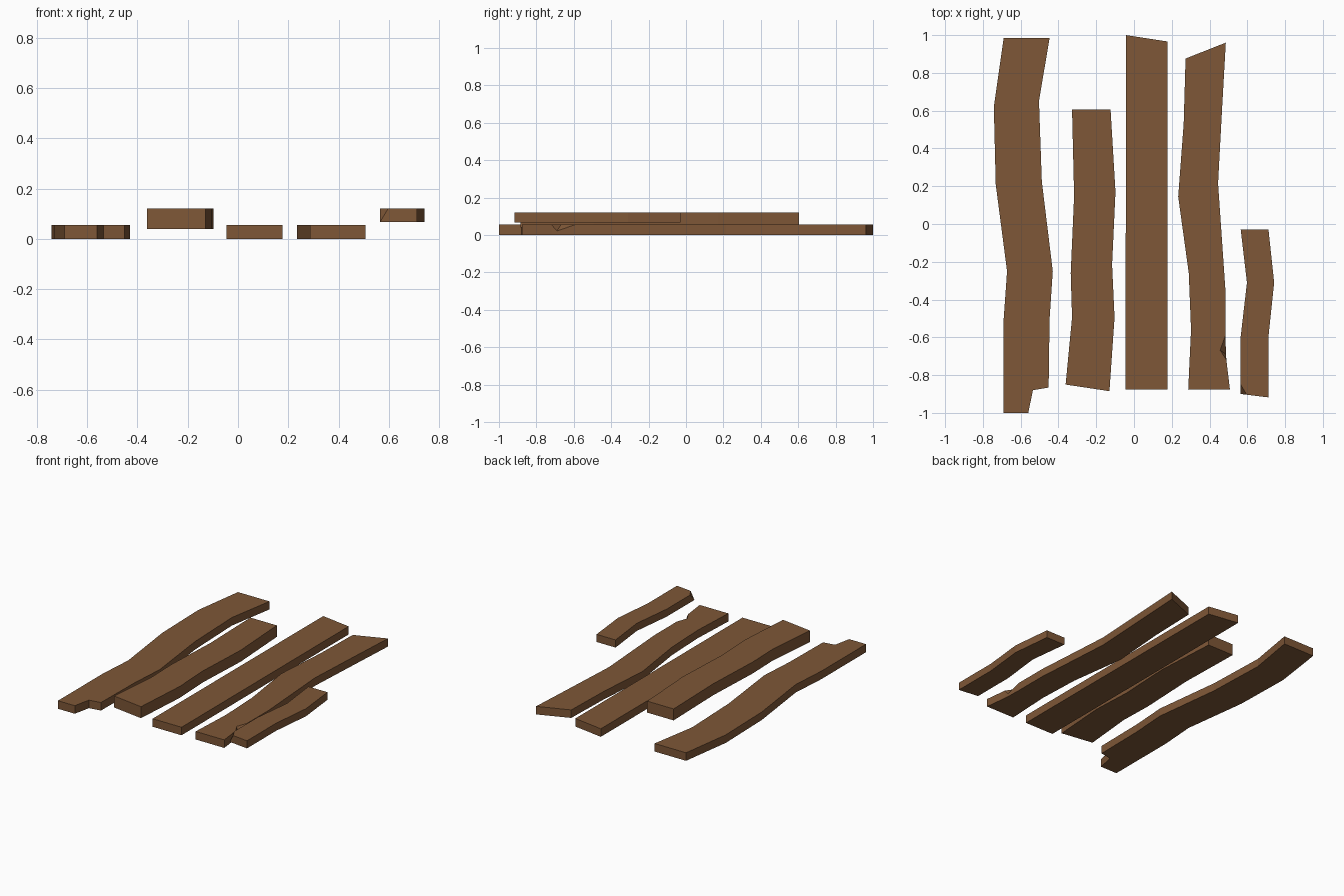
import bpy, bmesh
from mathutils import Vector

if "Cube" in bpy.data.objects:
    bpy.data.objects.remove(bpy.data.objects["Cube"])

wood = bpy.data.materials.new("brown wood")
wood.diffuse_color = (0.21, 0.095, 0.038, 1)
wood.use_nodes = True
wood.node_tree.nodes["Principled BSDF"].inputs["Base Color"].default_value = wood.diffuse_color


def plank(name, outline, z0, z1, notch=None, corner_cut=None):
    """Extrude an outline; optionally chip the upper edge or slice off a corner."""
    bm = bmesh.new()
    low = [bm.verts.new((x, y, z0)) for x, y in outline]
    top = [bm.verts.new((x, y, z1)) for x, y in outline]
    bm.faces.new(low[::-1])
    bm.faces.new(top)
    n = len(outline)
    for i in range(n):
        j = (i + 1) % n
        bm.faces.new((low[i], low[j], top[j], top[i]))
    if notch:
        # chip: pull the top point inward, leave a lower point on the side
        i, inner, depth = notch
        edge = bm.edges.get((low[i], top[i]))
        _, v = bmesh.utils.edge_split(edge, low[i], 0.5)
        v.co = (*outline[i], depth)
        top[i].co = (*inner, z1)
        for k in (i - 1, (i + 1) % n):
            bmesh.ops.connect_verts(bm, verts=[v, top[k]])
    if corner_cut:
        p, q, r, corner = (Vector(c) for c in corner_cut)
        normal = (q - p).cross(r - p)
        if normal.dot(corner - p) < 0:
            normal.negate()
        geom = bm.verts[:] + bm.edges[:] + bm.faces[:]
        cut = bmesh.ops.bisect_plane(bm, geom=geom, dist=1e-5, plane_co=p,
                                     plane_no=normal, clear_outer=True)
        edges = [e for e in cut["geom_cut"] if isinstance(e, bmesh.types.BMEdge)]
        bmesh.ops.holes_fill(bm, edges=edges)
    bmesh.ops.recalc_face_normals(bm, faces=bm.faces[:])
    me = bpy.data.meshes.new(name)
    bm.to_mesh(me)
    bm.free()
    me.materials.append(wood)
    ob = bpy.data.objects.new(name, me)
    bpy.context.collection.objects.link(ob)


# Outlines run counter-clockwise seen from above
# wavy long plank with a broken front end
plank("left_plank", [
    (-.69, .985), (-.742, .62), (-.732, .21), (-.672, -.25), (-.69, -.505),
    (-.69, -1), (-.56, -1), (-.535, -.88), (-.452, -.866), (-.447, -.505),
    (-.43, -.25), (-.488, .225), (-.503, .65), (-.447, .985)], 0, .056)

# thicker raised plank
plank("raised_plank", [
    (-.328, .605), (-.317, .15), (-.335, -.26), (-.328, -.495), (-.362, -.85),
    (-.13, -.885), (-.103, -.495), (-.116, -.215), (-.098, .17),
    (-.124, .605)], .04, .12)

# straight plank with a slanted back end
plank("middle_plank", [
    (-.042, 1), (-.045, -.877), (.178, -.877), (.178, .966)], 0, .056)

# wavy plank with a chip in its right edge
plank("chipped_plank", [
    (.273, .876), (.263, .53), (.234, .145), (.29, -.26), (.302, -.56),
    (.287, -.877), (.508, -.877), (.489, -.72), (.487, -.69), (.484, -.59),
    (.484, -.35), (.445, .215), (.466, .605), (.486, .96)], 0, .056,
    notch=(8, (.456, -.668), .022))

# short raised plank with a sliced front corner
plank("short_plank", [
    (.565, -.03), (.598, -.31), (.565, -.595), (.565, -.9), (.712, -.918),
    (.712, -.595), (.742, -.31), (.712, -.03)], .067, .12,
    corner_cut=((.565, -.85, .12), (.597, -.904, .12), (.565, -.9, .07),
                (.565, -.9, .12)))
